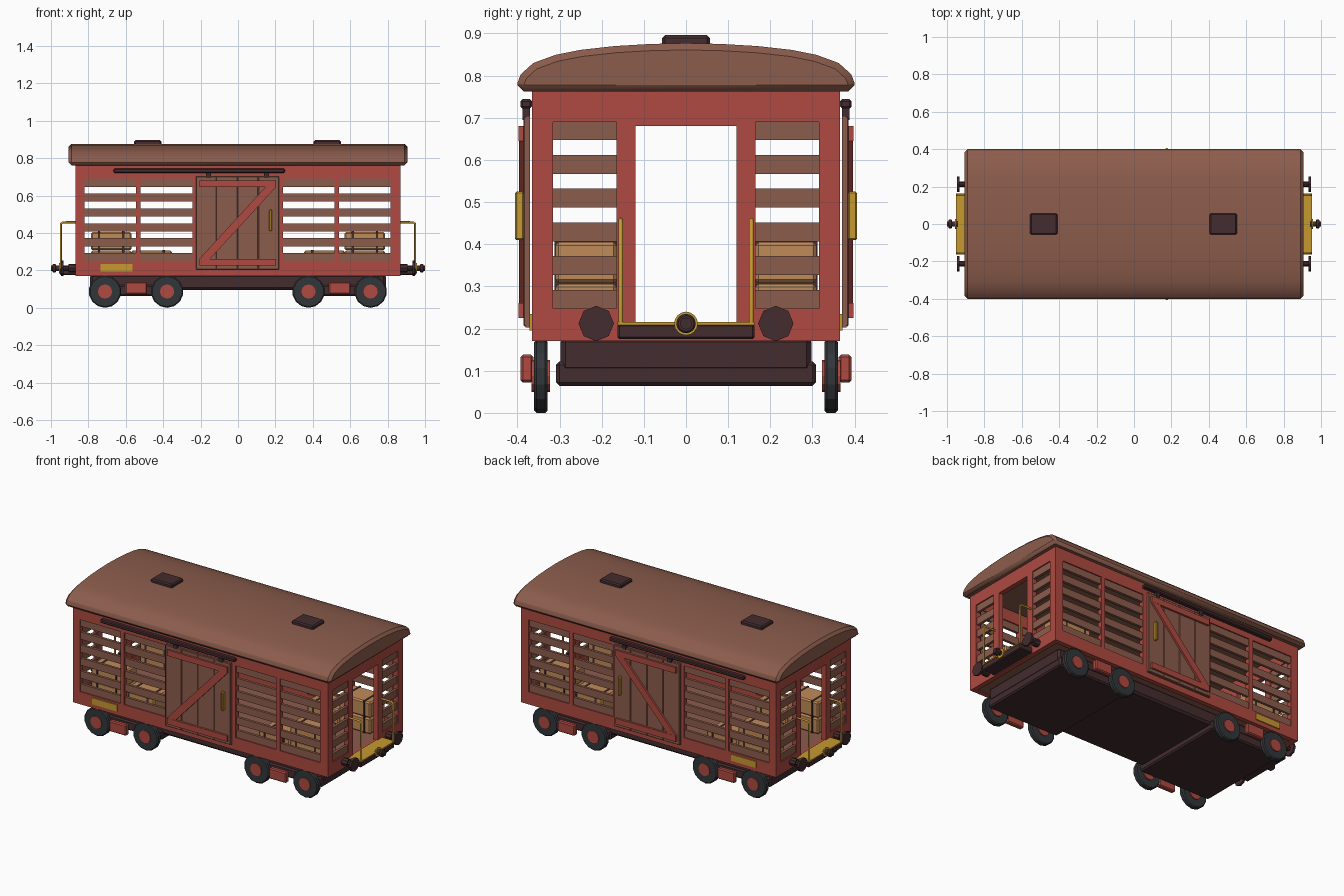
import bpy, bmesh, math
from mathutils import Vector

cube = bpy.data.objects.get("Cube")
if cube:
    bpy.data.objects.remove(cube)


def material(name, rgb):
    m = bpy.data.materials.new(name)
    m.use_nodes = True
    m.diffuse_color = (*rgb, 1)
    m.node_tree.nodes["Principled BSDF"].inputs["Base Color"].default_value = (*rgb, 1)
    return m


RED = material("barn red", (0.43, 0.068, 0.053))
WOOD = material("brown wood", (0.26, 0.108, 0.073))
DARK = material("dark iron", (0.056, 0.025, 0.028))
GOLD = material("brass yellow", (0.57, 0.32, 0.03))
STRAW = material("straw tan", (0.53, 0.26, 0.098))
TYRE = material("wheel grey", (0.032, 0.037, 0.042))


def add(name, bm, mat, bevel=0):
    bmesh.ops.recalc_face_normals(bm, faces=bm.faces)
    mesh = bpy.data.meshes.new(name)
    bm.to_mesh(mesh)
    bm.free()
    mesh.materials.append(mat)
    ob = bpy.data.objects.new(name, mesh)
    bpy.context.collection.objects.link(ob)
    if bevel:
        mod = ob.modifiers.new("soft edges", "BEVEL")
        mod.width, mod.segments, mod.limit_method = bevel, 1, "ANGLE"
        mod.angle_limit = math.radians(40)
    return ob


def box(name, x, y, z, mat, bevel=0):
    """Box from (min, max) ranges along each axis."""
    bm = bmesh.new()
    bmesh.ops.create_cube(bm, size=1)
    for v in bm.verts:
        v.co = Vector((r[0] + r[1]) / 2 + c * (r[1] - r[0]) for r, c in zip((x, y, z), v.co))
    return add(name, bm, mat, bevel)


def span(a, b, s):
    return tuple(sorted((a * s, b * s)))


def cylinder(name, axis, start, end, radius, mat, sides=16, bevel=0):
    """Cylinder along x or y; start and end are points."""
    bm = bmesh.new()
    start, end = Vector(start), Vector(end)
    bmesh.ops.create_cone(bm, cap_ends=True, segments=sides, radius1=radius,
                          radius2=radius, depth=(end - start).length)
    turn = Vector((0, 0, 1)).rotation_difference(Vector(axis)).to_matrix()
    bmesh.ops.rotate(bm, verts=bm.verts, matrix=turn)
    bmesh.ops.translate(bm, verts=bm.verts, vec=(start + end) / 2)
    return add(name, bm, mat, bevel)


def prism(name, points, place, depth, mat, bevel=0):
    """Extrude a 2D outline; place maps (u, v) to a 3D point."""
    bm = bmesh.new()
    face = bm.faces.new([bm.verts.new(place(u, v)) for u, v in points])
    out = bmesh.ops.extrude_face_region(bm, geom=[face])["geom"]
    bmesh.ops.translate(bm, vec=depth, verts=[g for g in out if isinstance(g, bmesh.types.BMVert)])
    return add(name, bm, mat, bevel)


def wall(name, us, zs, holes, place, inward):
    """Wall panel on a grid, with the (column, row) cells in holes left open."""
    bm = bmesh.new()
    for i in range(len(us) - 1):
        for j in range(len(zs) - 1):
            if (i, j) not in holes:
                corners = [(us[i], zs[j]), (us[i + 1], zs[j]),
                           (us[i + 1], zs[j + 1]), (us[i], zs[j + 1])]
                bm.faces.new([bm.verts.new(place(*c)) for c in corners])
    bmesh.ops.remove_doubles(bm, verts=bm.verts, dist=0.0001)
    out = bmesh.ops.extrude_face_region(bm, geom=bm.faces[:])["geom"]
    bmesh.ops.translate(bm, vec=inward, verts=[g for g in out if isinstance(g, bmesh.types.BMVert)])
    # the outer faces are deleted by the extrusion, so copy them back
    if not any(abs((f.calc_center_median() - place(us[0], zs[0])).dot(Vector(inward))) < 1e-6
               for f in bm.faces):
        for i in range(len(us) - 1):
            for j in range(len(zs) - 1):
                if (i, j) not in holes:
                    corners = [(us[i], zs[j]), (us[i + 1], zs[j]),
                               (us[i + 1], zs[j + 1]), (us[i], zs[j + 1])]
                    bm.faces.new([bm.verts.new(place(*c)) for c in corners])
        bmesh.ops.remove_doubles(bm, verts=bm.verts, dist=0.0001)
    return add(name, bm, RED)


L, W, T = 0.868, 0.365, 0.03
slat_rows = [0.247 + 0.08 * i for i in range(6)]
side_xs = [-L, -0.82, -0.546, -0.52, -0.242, 0.24, 0.515, 0.54, 0.815, L]
end_ys = [-W + T, -0.315, -0.165, -0.12, 0.12, 0.165, 0.315, W - T]

# Side walls with slatted openings and sliding doors
for s, tag in ((-1, "front"), (1, "back")):
    wall(tag + "_wall", side_xs, [0.17, 0.247, 0.69, 0.77],
         {(1, 1), (3, 1), (5, 1), (7, 1)},
         lambda u, z: Vector((u, s * W, z)), (0, -s * T, 0))
    for i in (1, 3, 5, 7):
        for z in slat_rows:
            box(tag + "_slat", (side_xs[i] - 0.005, side_xs[i + 1] + 0.005),
                span(0.342, 0.358, s), (z, z + 0.045), WOOD)
    # Door made of planks, with a Z brace
    box(tag + "_door", (-0.225, 0.219), span(0.37, 0.381, s), (0.203, 0.704), WOOD)
    for i in range(4):
        x = -0.225 + 0.111 * i
        box(tag + "_door_plank", (x + 0.001, x + 0.11), span(0.376, 0.385, s),
            (0.205, 0.702), WOOD, 0.002)
    for z in (0.225, 0.645):
        box(tag + "_door_bar", (-0.207, 0.203), span(0.383, 0.397, s), (z, z + 0.036), RED)
    prism(tag + "_door_diagonal", [(-0.207, 0.261), (-0.15, 0.261), (0.203, 0.645), (0.146, 0.645)],
          lambda u, v: Vector((u, s * 0.383, v)), (0, s * 0.013, 0), RED)
    box(tag + "_door_handle", (0.167, 0.182), span(0.384, 0.406, s), (0.41, 0.525), GOLD, 0.004)
    box(tag + "_door_rail", (-0.665, 0.25), span(0.365, 0.393, s), (0.722, 0.744), DARK, 0.005)
    for x in (-0.157, 0.152):
        box(tag + "_door_hanger", (x - 0.013, x + 0.013), span(0.37, 0.388, s), (0.695, 0.73), DARK)
    box(tag + "_number_plate", (-0.735, -0.565), span(W, 0.371, s), (0.195, 0.235), GOLD)

# End walls with doorways, platforms, handrails and couplings
for s, tag in ((-1, "right"), (1, "left")):
    wall(tag + "_end_wall", end_ys, [0.17, 0.212, 0.247, 0.68, 0.69, 0.77],
         {(1, 2), (1, 3), (5, 2), (5, 3), (3, 1), (3, 2)},
         lambda u, z: Vector((s * L, u, z)), (-s * T, 0, 0))
    for t in (-1, 1):
        for z in slat_rows:
            box(tag + "_end_slat", span(0.845, 0.861, s), span(0.16, 0.32, t),
                (z, z + 0.045), WOOD)
        # Buffer
        y, z = t * 0.213, 0.212
        cylinder(tag + "_buffer_rod", (1, 0, 0), (s * 0.86, y, z), (s * 0.94, y, z), 0.014, DARK, 8)
        cylinder(tag + "_buffer_collar", (1, 0, 0), (s * 0.868, y, z), (s * 0.905, y, z), 0.023, DARK, 8)
        cylinder(tag + "_buffer_head", (1, 0, 0), (s * 0.933, y, z), (s * 0.946, y, z), 0.042, DARK, 8)
        # Handrail
        curve = bpy.data.curves.new(tag + "_handrail", "CURVE")
        curve.dimensions, curve.bevel_depth, curve.bevel_resolution = "3D", 0.006, 1
        line = curve.splines.new("POLY")
        path = [(0.947, 0.21), (0.947, 0.448), (0.937, 0.457), (0.86, 0.457)]
        line.points.add(len(path) - 1)
        for p, (x, h) in zip(line.points, path):
            p.co = (s * x, t * 0.155, h, 1)
        curve.materials.append(GOLD)
        bpy.context.collection.objects.link(bpy.data.objects.new(tag + "_handrail", curve))
    box(tag + "_platform", span(0.86, 0.952, s), (-0.163, 0.163), (0.175, 0.211), DARK, 0.005)
    box(tag + "_platform_top", span(0.86, 0.953, s), (-0.163, 0.163), (0.209, 0.216), GOLD)
    cylinder(tag + "_coupler_ring", (1, 0, 0), (s * 0.95, 0, 0.212), (s * 0.957, 0, 0.212), 0.028, GOLD)
    cylinder(tag + "_coupler_rod", (1, 0, 0), (s * 0.94, 0, 0.212), (s * 1.0, 0, 0.212), 0.014, DARK)
    cylinder(tag + "_coupler_knob", (1, 0, 0), (s * 0.973, 0, 0.212), (s * 0.992, 0, 0.212),
             0.023, DARK, 16, 0.004)

# Roof
half = [(0.4, 0.762), (0.4, 0.782), (0.392, 0.803), (0.362, 0.83), (0.31, 0.849),
        (0.25, 0.861), (0.17, 0.87), (0.085, 0.875)]
arch = half + [(0, 0.877)] + [(-y, z) for y, z in reversed(half)]
roof = prism("roof", arch, lambda y, z: Vector((-0.905, y, z)), (1.81, 0, 0), WOOD, 0.016)
bpy.context.view_layer.objects.active = roof
roof.select_set(True)
bpy.ops.object.shade_smooth_by_angle(angle=math.radians(25))
roof.select_set(False)
for x in (-0.483, 0.477):
    box("roof_hatch", (x - 0.073, x + 0.073), (-0.057, 0.057), (0.865, 0.896), DARK, 0.007)

# Floor and underframe
box("floor", (-0.845, 0.845), (-0.342, 0.342), (0.175, 0.209), WOOD)
box("underframe", (-0.79, 0.79), (-0.298, 0.298), (0.096, 0.18), DARK, 0.012)

# Bogies, wheels and axle boxes
for c in (-0.545, 0.543):
    box("bogie", (c - 0.245, c + 0.245), (-0.308, 0.308), (0.064, 0.122), DARK, 0.008)
    for s in (-1, 1):
        box("axle_box", (c - 0.058, c + 0.058), span(0.362, 0.393, s), (0.072, 0.138), RED, 0.006)
        for x in (c - 0.166, c + 0.166):
            cylinder("wheel", (0, 1, 0), (x, s * 0.328, 0.087), (x, s * 0.36, 0.087),
                     0.087, TYRE, 14, 0.006)
            cylinder("wheel_hub", (0, 1, 0), (x, s * 0.322, 0.087), (x, s * 0.366, 0.087),
                     0.038, RED, 12)


# Strapped straw bales stacked in the corners
def bale(x, y, z):
    box("bale", (x - 0.108, x + 0.108), (y - 0.073, y + 0.073), (z, z + 0.097), STRAW, 0.008)
    for dx in (-0.065, 0.065):
        box("bale_strap", (x + dx - 0.006, x + dx + 0.006), (y - 0.075, y + 0.075),
            (z, z + 0.099), DARK)


for sx in (-1, 1):
    for sy in (-1, 1):
        for x, z in ((0.678, 0.209), (0.462, 0.209), (0.678, 0.308)):
            bale(sx * x, sy * 0.237, z)
